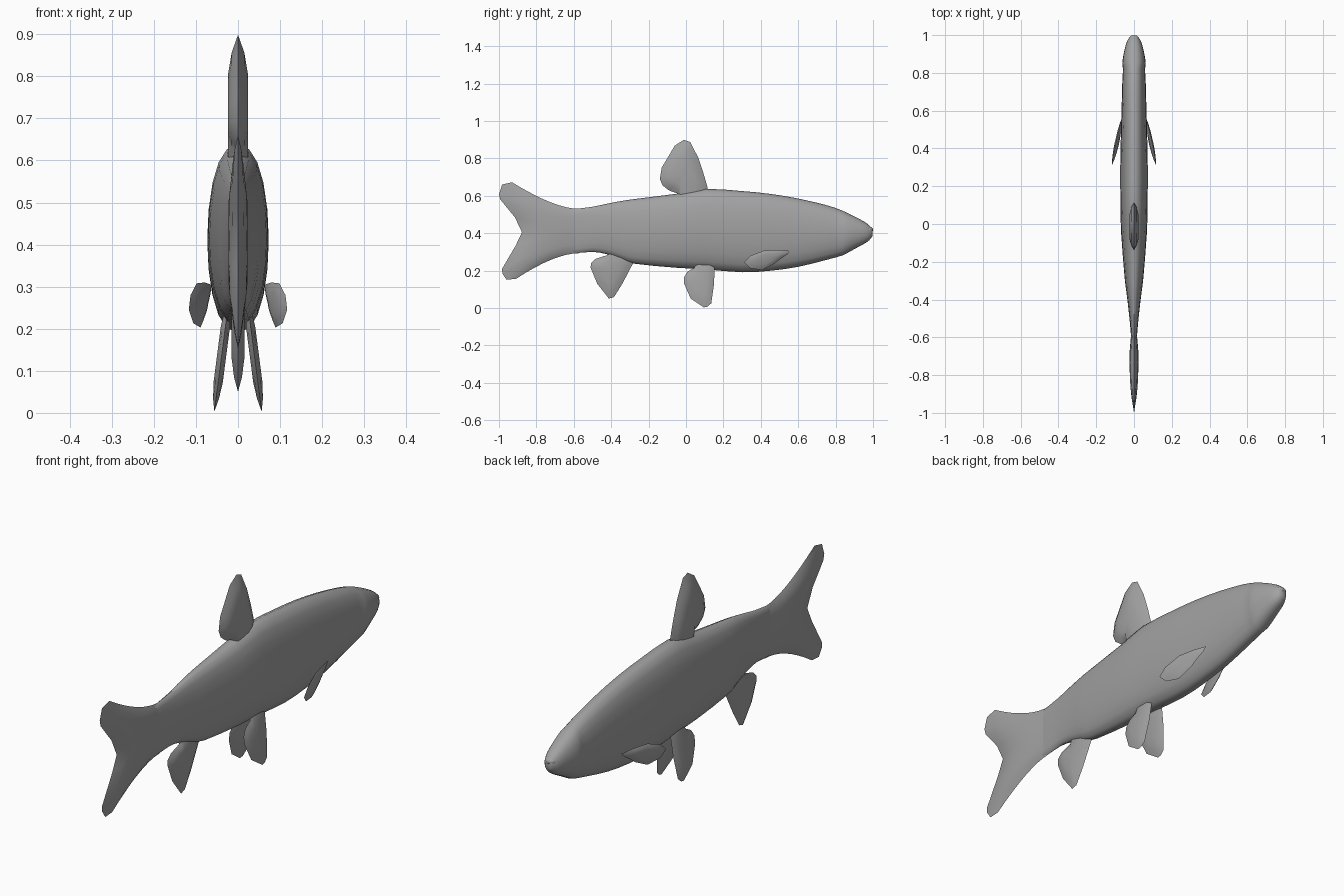
import bpy, bmesh, math
from mathutils import Vector

if "Cube" in bpy.data.objects:
    bpy.data.objects.remove(bpy.data.objects["Cube"])

grey = bpy.data.materials.new("plain grey")
grey.diffuse_color = (0.36, 0.36, 0.36, 1)
grey.use_nodes = True
grey.node_tree.nodes["Principled BSDF"].inputs["Base Color"].default_value = grey.diffuse_color


def finish(name, bm, mirror=False, angle=60):
    bmesh.ops.remove_doubles(bm, verts=bm.verts, dist=1e-5)
    bmesh.ops.recalc_face_normals(bm, faces=bm.faces)
    me = bpy.data.meshes.new(name)
    bm.to_mesh(me)
    bm.free()
    for p in me.polygons:
        p.use_smooth = True
    me.set_sharp_from_angle(angle=math.radians(angle))
    me.materials.append(grey)
    ob = bpy.data.objects.new(name, me)
    bpy.context.collection.objects.link(ob)
    if mirror:
        ob.modifiers.new("Mirror", 'MIRROR').use_mirror_merge = False
    return ob


def skin(bm, rings, closed):
    # join consecutive rows of vertices with quads
    rows = [[bm.verts.new(p) for p in r] for r in rings]
    for a, b in zip(rows, rows[1:]):
        n = len(a)
        for i in range(n if closed else n - 1):
            j = (i + 1) % n
            bm.faces.new((a[i], a[j], b[j], b[i]))
    return rows


def catmull(a, b, c, d, t):
    return 0.5 * (2 * b + (c - a) * t + (2 * a - 5 * b + 4 * c - d) * t * t
                  + (3 * b - a - 3 * c + d) * t ** 3)


# body: stations of y, top z, bottom z, half width
stations = [
    (0.997, 0.424, 0.384, 0.016), (0.98, 0.442, 0.362, 0.030),
    (0.95, 0.463, 0.342, 0.043), (0.90, 0.490, 0.315, 0.055),
    (0.85, 0.514, 0.287, 0.062), (0.82, 0.527, 0.276, 0.0585),
    (0.75, 0.550, 0.257, 0.062), (0.60, 0.585, 0.220, 0.066),
    (0.45, 0.610, 0.199, 0.070), (0.30, 0.625, 0.191, 0.073),
    (0.10, 0.637, 0.207, 0.072), (-0.05, 0.611, 0.215, 0.068),
    (-0.27, 0.583, 0.236, 0.051), (-0.34, 0.573, 0.258, 0.043),
    (-0.42, 0.558, 0.287, 0.033), (-0.50, 0.541, 0.300, 0.024),
    (-0.58, 0.531, 0.294, 0.017), (-0.64, 0.520, 0.300, 0.012)]


def section(y, top, bot, w, n=20):
    ring = []
    for i in range(n):
        a = 2 * math.pi * i / n
        c, s = math.cos(a), math.sin(a)
        x = w * math.copysign(abs(c) ** 0.85, c)
        ring.append((x, y, (top + bot) / 2 + s * (top - bot) / 2))
    return ring


smooth = []
for i in range(len(stations) - 1):
    q = [stations[max(0, min(len(stations) - 1, i + k))] for k in (-1, 0, 1, 2)]
    for t in (0, 0.5):
        smooth.append([catmull(*(s[k] for s in q), t) for k in range(4)])
smooth.append(stations[-1])
bm = bmesh.new()
rows = skin(bm, [section(*s) for s in smooth], True)
bm.faces.new(rows[0])
bm.faces.new(rows[-1])
finish("body", bm)

# lips: upper and lower, leaving a small mouth notch
bm = bmesh.new()
for y, z, h in ((0.978, 0.418, 0.017), (0.972, 0.383, 0.016)):
    res = bmesh.ops.create_uvsphere(bm, u_segments=14, v_segments=8, radius=1)
    for v in res["verts"]:
        v.co = (v.co.x * 0.027, y + v.co.y * 0.022, z + v.co.z * h)
finish("lips", bm)

# forked tail: rows sweep from the tail root to the trailing edge
trail = [(-0.93, 0.672), (-0.983, 0.66), (-1.0, 0.608), (-0.993, 0.58),
         (-0.915, 0.485), (-0.877, 0.405), (-0.91, 0.335), (-0.983, 0.21),
         (-0.982, 0.185), (-0.96, 0.152), (-0.91, 0.155)]
thick = [0.015, 0.017, 0.020, 0.023, 0.024, 0.024, 0.021, 0.014, 0.0]
bm = bmesh.new()
for side in (1, -1):
    rings = []
    for r, th in enumerate(thick):
        u = r / (len(thick) - 1)
        row = []
        for i, (ey, ez) in enumerate(trail):
            t = 1 - i / 5
            sz = 0.4115 + 0.1185 * t
            y = (1 - u) ** 2 * -0.57 + 2 * u * (1 - u) * -0.70 + u * u * ey
            z = (1 - u * u) * sz + u * u * ez
            row.append((side * th * math.sqrt(max(0, 1 - t * t)), y, z))
        rings.append(row)
    skin(bm, rings, False)
finish("tail_fin", bm)


def fin(name, outline, half, offset=lambda y, z: 0.0, mirror=False):
    # lens-shaped blade: sharp rim, thicker middle
    cy = sum(p[0] for p in outline) / len(outline)
    cz = sum(p[1] for p in outline) / len(outline)
    bm = bmesh.new()
    for side in (1, -1):
        rings = []
        for k, f in ((1, 0), (0.78, 0.62), (0.5, 1)):
            pts = [(cy + (y - cy) * k, cz + (z - cz) * k) for y, z in outline]
            rings.append([(offset(y, z) + side * half * f, y, z) for y, z in pts])
        rows = skin(bm, rings, True)
        mid = bm.verts.new((offset(cy, cz) + side * half, cy, cz))
        for a, b in zip(rows[-1], rows[-1][1:] + rows[-1][:1]):
            bm.faces.new((a, b, mid))
    return finish(name, bm, mirror)


# single fins on the back and under the tail
fin("dorsal_fin", [(0.10, 0.52), (0.115, 0.645), (0.092, 0.725), (0.065, 0.805),
                   (0.022, 0.888), (-0.012, 0.899), (-0.06, 0.868), (-0.13, 0.75),
                   (-0.14, 0.69), (-0.125, 0.655), (-0.09, 0.628), (-0.045, 0.612),
                   (-0.03, 0.52)], 0.024)
fin("anal_fin", [(-0.27, 0.33), (-0.28, 0.245), (-0.34, 0.13), (-0.385, 0.058),
                 (-0.412, 0.05), (-0.475, 0.13), (-0.51, 0.215), (-0.508, 0.24),
                 (-0.485, 0.262), (-0.42, 0.283), (-0.40, 0.33)], 0.015)

# paired fins, leaning outward
fin("pelvic_fins", [(0.15, 0.27), (0.153, 0.215), (0.15, 0.13), (0.135, 0.025),
                    (0.115, 0.007), (0.095, 0.003), (0.025, 0.05), (-0.01, 0.13),
                    (-0.01, 0.165), (0.008, 0.195), (0.045, 0.215), (0.06, 0.27)],
    0.011, lambda y, z: 0.028 + (0.22 - z) * 0.13, True)
fin("pectoral_fins", [(0.56, 0.305), (0.50, 0.31), (0.42, 0.308), (0.345, 0.28),
                      (0.31, 0.245), (0.34, 0.213), (0.405, 0.203), (0.475, 0.238),
                      (0.505, 0.262), (0.54, 0.285)],
    0.009, lambda y, z: 0.06 + (0.55 - y) * 0.24 + (z - 0.25) * 0.12, True)
